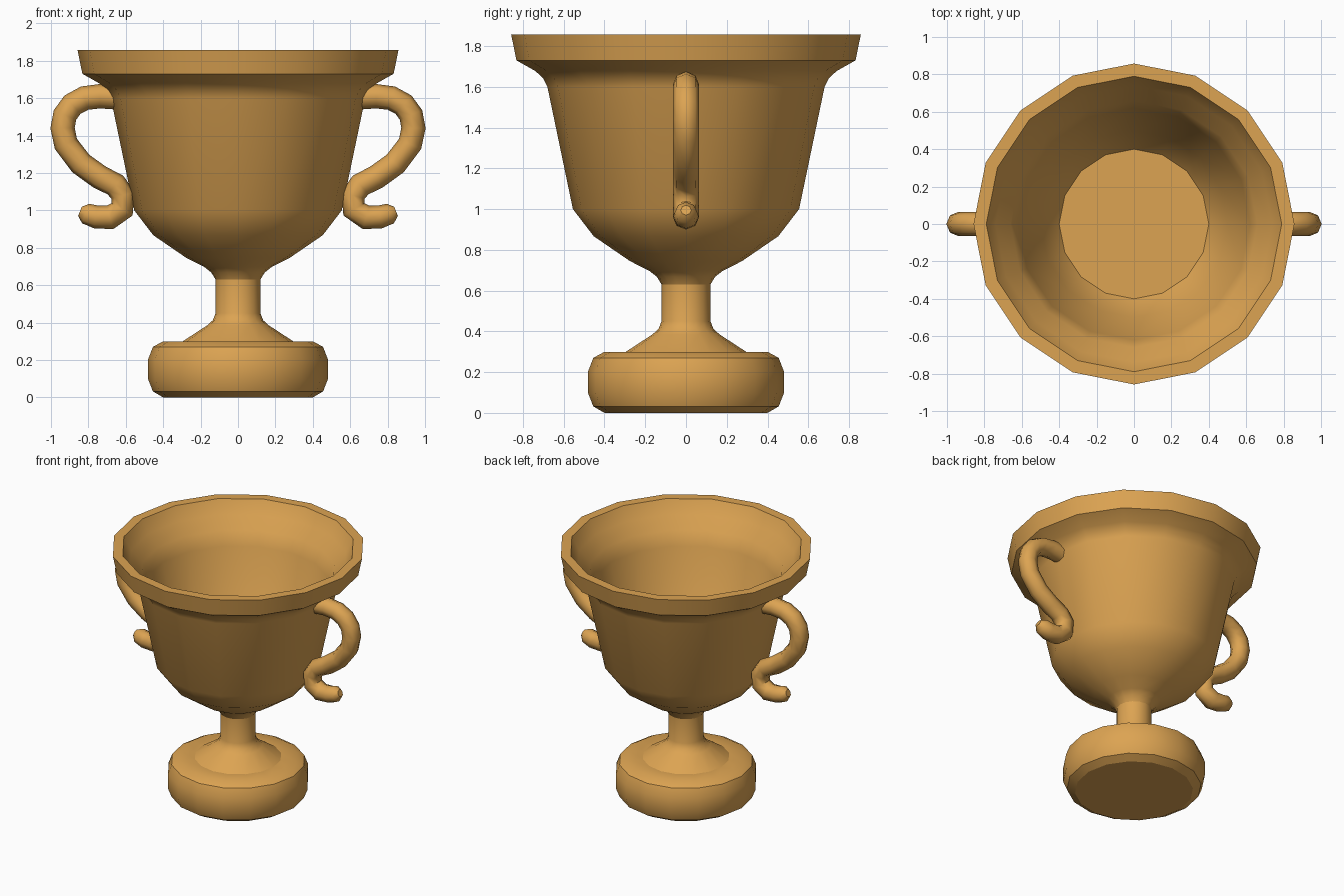
import bpy, bmesh, math

if "Cube" in bpy.data.objects:
    bpy.data.objects.remove(bpy.data.objects["Cube"])

gold = bpy.data.materials.new("warm gold")
gold.diffuse_color = (0.72, 0.37, 0.085, 1)
gold.use_nodes = True
gold.node_tree.nodes["Principled BSDF"].inputs["Base Color"].default_value = gold.diffuse_color


def finish(ob, angle=30):
    ob.data.materials.clear()
    ob.data.materials.append(gold)
    bpy.ops.object.select_all(action='DESELECT')
    ob.select_set(True)
    bpy.context.view_layer.objects.active = ob
    bpy.ops.object.shade_smooth_by_angle(angle=math.radians(angle))


def lathe(name, profile, sides=16):
    """Revolve an (r, z) profile; a radius of 0 makes a cap fan."""
    bm = bmesh.new()
    verts = [bm.verts.new((r, 0, z)) for r, z in profile]
    edges = [bm.edges.new(p) for p in zip(verts, verts[1:])]
    bmesh.ops.spin(bm, geom=verts + edges, cent=(0, 0, 0), axis=(0, 0, 1),
                   angle=math.tau, steps=sides, use_duplicate=False)
    bmesh.ops.remove_doubles(bm, verts=bm.verts, dist=1e-4)
    bmesh.ops.recalc_face_normals(bm, faces=bm.faces)
    # open seam rings: make sure the outside faces outward
    f = max(bm.faces, key=lambda f: f.calc_center_median().xy.length)
    c = f.calc_center_median()
    if f.normal.x * c.x + f.normal.y * c.y < 0:
        bmesh.ops.reverse_faces(bm, faces=bm.faces)
    me = bpy.data.meshes.new(name)
    bm.to_mesh(me)
    bm.free()
    ob = bpy.data.objects.new(name, me)
    bpy.context.collection.objects.link(ob)
    finish(ob)
    return ob


# rounded foot
lathe("base", [(0, 0), (0.40, 0), (0.455, 0.032), (0.48, 0.095), (0.48, 0.205),
               (0.455, 0.27), (0.40, 0.30), (0.295, 0.30)])

# stem, bowl outside, rim, bowl inside and floor
lathe("stem_and_bowl", [
    (0.295, 0.30), (0.165, 0.385), (0.135, 0.412), (0.12, 0.45), (0.12, 0.63),
    (0.143, 0.668), (0.18, 0.697), (0.275, 0.745), (0.453, 0.867), (0.555, 1.0),
    (0.68, 1.60), (0.70, 1.64), (0.738, 1.677), (0.832, 1.73), (0.858, 1.857),
    (0.79, 1.857), (0.74, 1.76), (0.66, 1.68), (0.62, 1.58), (0.50, 1.02),
    (0.40, 0.89), (0, 0.89)])

# scrolled handles: x, z, radius scale
path = [(0.66, 1.605, 1), (0.74, 1.61, 1), (0.82, 1.60, 1), (0.885, 1.565, 1),
        (0.925, 1.51, 1), (0.938, 1.44, 1), (0.92, 1.355, 1), (0.84, 1.25, 1),
        (0.74, 1.178, 1), (0.655, 1.135, 1), (0.615, 1.08, 1), (0.62, 1.005, 1),
        (0.685, 0.962, 1), (0.76, 0.965, 0.95), (0.815, 0.983, 0.85),
        (0.845, 0.995, 0.4)]
for name, s in (("right_handle", 1), ("left_handle", -1)):
    cu = bpy.data.curves.new(name, 'CURVE')
    cu.dimensions = '3D'
    cu.bevel_depth = 0.065
    cu.bevel_resolution = 2
    cu.use_fill_caps = True
    sp = cu.splines.new('POLY')
    sp.points.add(len(path) - 1)
    for p, (x, z, r) in zip(sp.points, path):
        p.co = (s * x, 0, z, 1)
        p.radius = r
    ob = bpy.data.objects.new(name, cu)
    bpy.context.collection.objects.link(ob)
    bpy.ops.object.select_all(action='DESELECT')
    ob.select_set(True)
    bpy.context.view_layer.objects.active = ob
    bpy.ops.object.convert(target='MESH')
    finish(bpy.context.view_layer.objects.active, 50)
